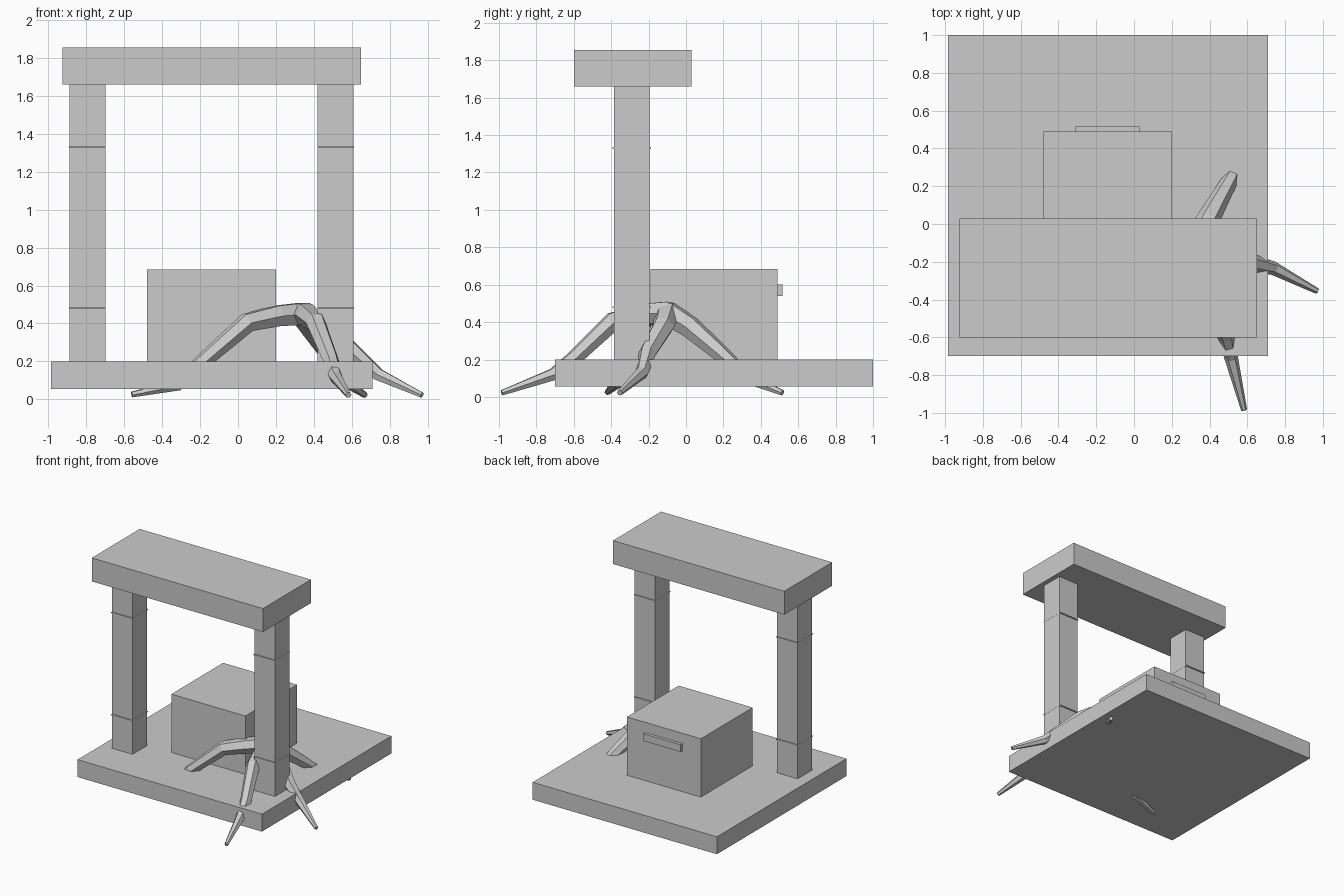
import bpy

if "Cube" in bpy.data.objects:
    bpy.data.objects.remove(bpy.data.objects["Cube"])


def box(name, lo, hi):
    """Axis-aligned block between two corners."""
    bpy.ops.mesh.primitive_cube_add(size=1, location=[(a + b) / 2 for a, b in zip(lo, hi)])
    ob = bpy.context.object
    ob.name = name
    ob.scale = [b - a for a, b in zip(lo, hi)]
    bpy.ops.object.transform_apply(location=False, rotation=False, scale=True)
    return ob


def root(name, points):
    """Tapered six-sided limb along points (x, y, z, radius)."""
    cu = bpy.data.curves.new(name, 'CURVE')
    cu.dimensions = '3D'
    cu.bevel_depth = 1.0
    cu.bevel_resolution = 1
    cu.use_fill_caps = True
    sp = cu.splines.new('POLY')
    sp.points.add(len(points) - 1)
    for p, (x, y, z, r) in zip(sp.points, points):
        p.co = (x, y, z, 1)
        p.radius = r
    sp.use_smooth = False
    ob = bpy.data.objects.new(name, cu)
    bpy.context.collection.objects.link(ob)
    bpy.ops.object.select_all(action='DESELECT')
    ob.select_set(True)
    bpy.context.view_layer.objects.active = ob
    bpy.ops.object.convert(target='MESH')
    bpy.ops.object.shade_flat()


# Platform, lintel and chest
box("platform", (-0.985, -0.70, 0.055), (0.71, 1.0, 0.20))
box("lintel", (-0.925, -0.60, 1.66), (0.65, 0.03, 1.855))
box("chest", (-0.48, -0.19, 0.20), (0.20, 0.49, 0.685))
box("chest_handle", (-0.31, 0.485, 0.54), (0.03, 0.515, 0.60))

# Two pillars, each with two thin seam bands
for side, x in (("left", -0.89), ("right", 0.42)):
    box(side + "_pillar", (x, -0.385, 0.20), (x + 0.19, -0.195, 1.66))
    for i, z in enumerate((0.48, 1.33)):
        box(f"{side}_band_{i}", (x - 0.001, -0.393, z - 0.004), (x + 0.191, -0.187, z + 0.004))

# Four roots spreading from one crown
crown = (0.34, -0.10, 0.45, 0.068)
root("left_root", [crown, (0.21, -0.18, 0.44, 0.062), (0.05, -0.26, 0.405, 0.055),
                   (-0.185, -0.345, 0.20, 0.043), (-0.32, -0.37, 0.075, 0.033),
                   (-0.56, -0.42, 0.025, 0.016)])
root("front_root", [crown, (0.365, -0.22, 0.445, 0.062), (0.41, -0.39, 0.405, 0.054),
                    (0.49, -0.60, 0.205, 0.044), (0.515, -0.71, 0.12, 0.036),
                    (0.583, -0.985, 0.022, 0.016)])
root("right_root", [crown, (0.46, -0.12, 0.38, 0.060), (0.62, -0.205, 0.235, 0.048),
                    (0.74, -0.235, 0.13, 0.036), (0.97, -0.355, 0.022, 0.016)])
root("back_root", [crown, (0.39, 0.02, 0.375, 0.062), (0.49, 0.20, 0.22, 0.046),
                   (0.56, 0.33, 0.10, 0.034), (0.67, 0.515, 0.022, 0.016)])
